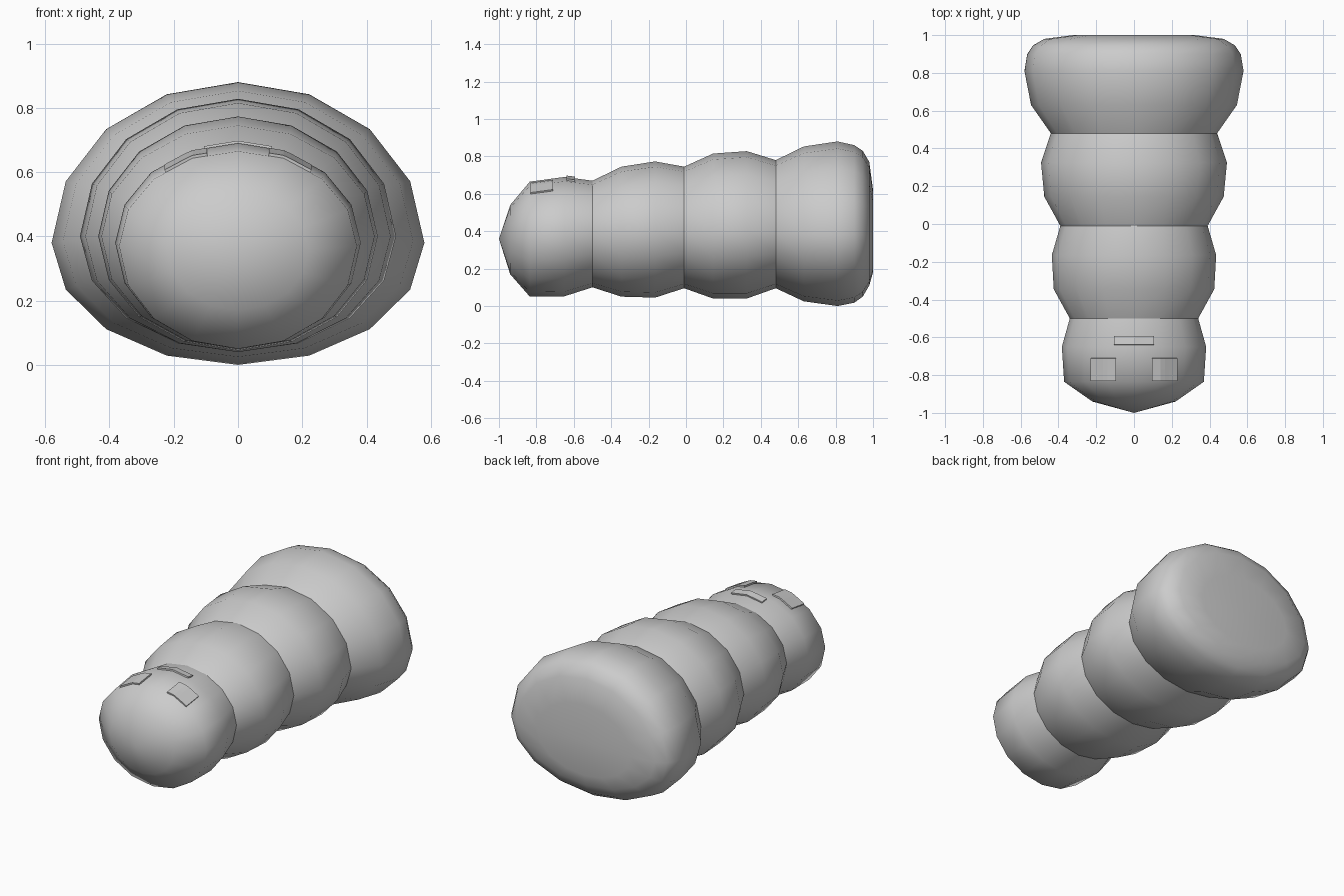
import bpy, bmesh, math

cube = bpy.data.objects.get("Cube")
if cube:
    bpy.data.objects.remove(cube, do_unlink=True)

SIDES = 16

grey = bpy.data.materials.new("plain_grey")
grey.use_nodes = True
grey.diffuse_color = (0.6, 0.6, 0.6, 1)
grey.node_tree.nodes["Principled BSDF"].inputs["Base Color"].default_value = (0.6, 0.6, 0.6, 1)


def finish(name, bm, smooth):
    mesh = bpy.data.meshes.new(name)
    for f in bm.faces:
        f.smooth = smooth
    bm.to_mesh(mesh)
    bm.free()
    mesh.materials.append(grey)
    obj = bpy.data.objects.new(name, mesh)
    bpy.context.collection.objects.link(obj)
    return obj


def ring(bm, y, half_width, top, middle, bottom):
    """Egg-shaped section: separate upper and lower half heights."""
    verts = []
    for i in range(SIDES):
        a = math.tau * i / SIDES
        c = math.cos(a)
        height = top - middle if c > 0 else middle - bottom
        verts.append(bm.verts.new((half_width * math.sin(a), y, middle + height * c)))
    return verts


def segment(name, sections, front_tip=None, back_tip=None):
    bm = bmesh.new()
    rings = [ring(bm, *s) for s in sections]
    for a, b in zip(rings, rings[1:]):
        for i in range(SIDES):
            j = (i + 1) % SIDES
            bm.faces.new((a[i], a[j], b[j], b[i]))
    for tip, rim in ((front_tip, rings[0]), (back_tip, rings[-1])):
        if tip:
            pole = bm.verts.new((0, *tip))
            for i in range(SIDES):
                bm.faces.new((rim[i], rim[(i + 1) % SIDES], pole))
    bmesh.ops.recalc_face_normals(bm, faces=bm.faces)
    return finish(name, bm, True)


# Shared creases between the body segments: y, half width, top, middle, bottom
neck = (-0.5, 0.34, 0.67, 0.39, 0.10)
waist = (-0.01, 0.39, 0.745, 0.40, 0.095)
hip = (0.48, 0.44, 0.78, 0.395, 0.095)

head = segment("head", [
    (-0.94, 0.22, 0.54, 0.36, 0.17),
    (-0.835, 0.37, 0.665, 0.37, 0.05),
    (-0.65, 0.382, 0.69, 0.38, 0.052),
    neck], front_tip=(-1, 0.36))

segment("front_segment", [
    neck,
    (-0.345, 0.425, 0.745, 0.40, 0.05),
    (-0.165, 0.435, 0.773, 0.40, 0.045),
    waist])

segment("middle_segment", [
    waist,
    (0.145, 0.475, 0.815, 0.40, 0.04),
    (0.325, 0.492, 0.828, 0.40, 0.04),
    hip])

segment("rear_segment", [
    hip,
    (0.63, 0.545, 0.853, 0.385, 0.025),
    (0.81, 0.58, 0.88, 0.38, 0.0),
    (0.90, 0.565, 0.86, 0.38, 0.018),
    (0.945, 0.535, 0.83, 0.38, 0.05),
    (0.98, 0.475, 0.77, 0.38, 0.11),
    (1.0, 0.32, 0.62, 0.38, 0.18)], back_tip=(1.0, 0.39))


def plate(name, x, y, width, length):
    """Thin patch dropped onto the top of the head."""
    bm = bmesh.new()
    bmesh.ops.create_grid(bm, x_segments=6, y_segments=2, size=0.5)
    for v in bm.verts:
        v.co = (x + v.co.x * width, y + v.co.y * length, 1)
    obj = finish(name, bm, False)
    wrap = obj.modifiers.new("wrap", 'SHRINKWRAP')
    wrap.target = head
    wrap.wrap_method = 'PROJECT'
    wrap.use_project_z = True
    wrap.use_negative_direction = True
    wrap.use_positive_direction = False
    thick = obj.modifiers.new("thickness", 'SOLIDIFY')
    thick.thickness = 0.009
    thick.offset = 1


# Face details
plate("left_eye", 0.16, -0.77, 0.13, 0.12)
plate("right_eye", -0.16, -0.77, 0.13, 0.12)
plate("brow_plate", 0, -0.617, 0.21, 0.045)
